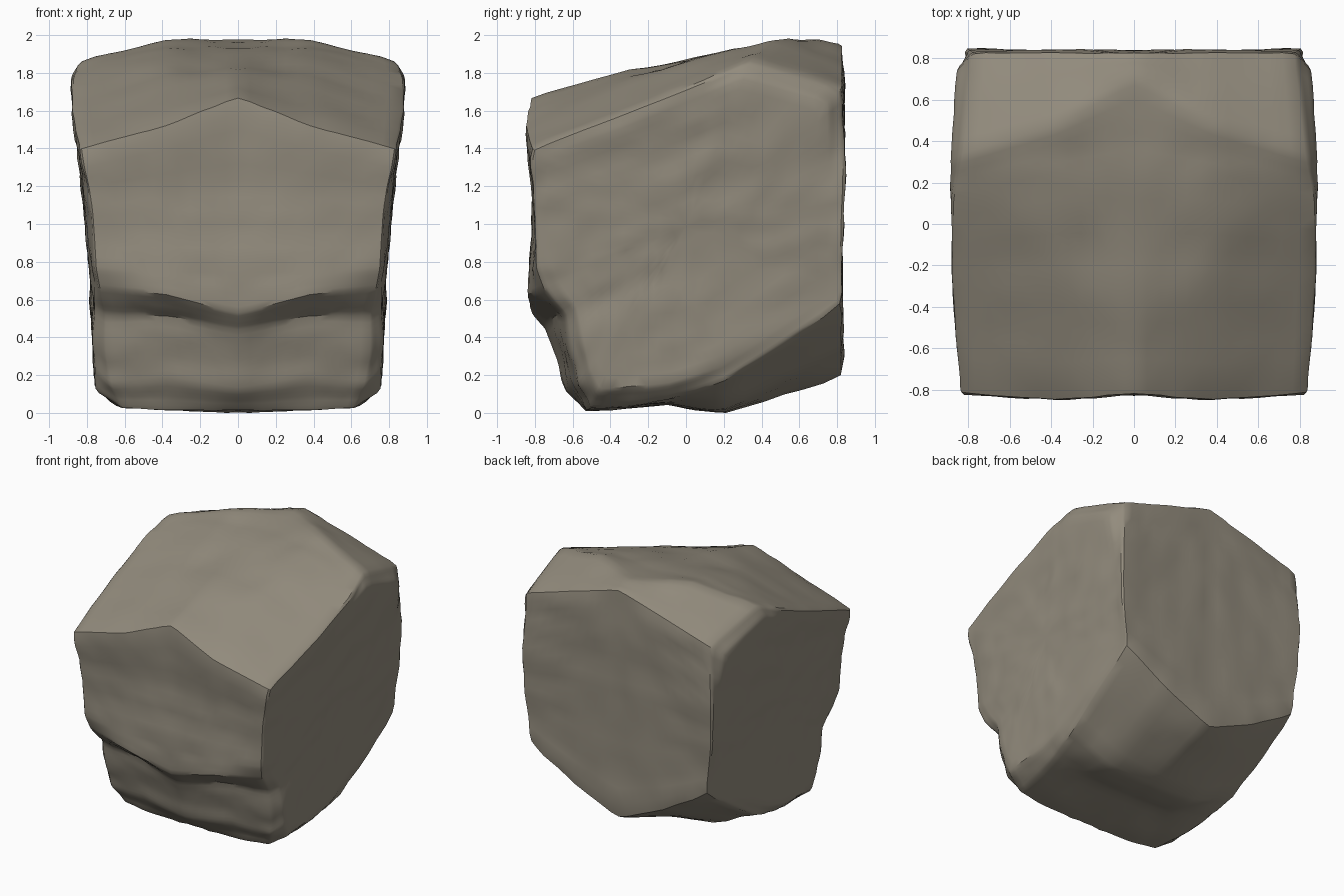
import bpy
import bmesh
from mathutils import Vector, noise

default_cube = bpy.data.objects.get("Cube")
if default_cube:
    bpy.data.objects.remove(default_cube, do_unlink=True)

# Cross-sections as (depth, height), running from the base up the front,
# over the top, down the back and along the underside
middle_section = [
    (-.54, .02), (-.64, .12), (-.69, .25), (-.75, .45), (-.82, .53), (-.83, .75),
    (-.8, 1.15), (-.83, 1.69), (-.3, 1.83), (.2, 1.92), (.68, 1.99), (.83, 1.97),
    (.83, 1.45), (.82, .9), (.83, .19), (.2, .01), (-.1, .05)]
flank_section = [
    (-.54, .02), (-.61, .18), (-.66, .35), (-.69, .53), (-.84, .64), (-.83, .75),
    (-.82, 1.15), (-.86, 1.53), (-.3, 1.78), (.2, 1.92), (.47, 1.99), (.84, 1.86),
    (.84, 1.45), (.82, .9), (.83, .36), (.2, .03), (-.1, .05)]
edge_section = [
    (-.51, .03), (-.57, .15), (-.6, .3), (-.65, .52), (-.76, .67), (-.8, .78),
    (-.81, 1.1), (-.83, 1.41), (-.3, 1.61), (.1, 1.77), (.33, 1.87), (.83, 1.73),
    (.84, 1.3), (.83, .95), (.83, .59), (.2, .17), (-.1, .07)]
edge_width = [.61, .67, .7, .71, .74, .76, .78, .84, .87, .88, .83,
              .78, .81, .8, .76, .74, .68]
flank_width = .38
side_centre = Vector((0, 0, 1))


def side_bulge(y, z):
    """Half-width of the stone on its broad side faces."""
    return min(.88, .76 + .045 * z * z) - .1 * max(0, abs(y) - .55)


def add_ring(bm, section, widths, side):
    return [bm.verts.new((side * w, y, z)) for (y, z), w in zip(section, widths)]


def bridge(bm, first, second):
    count = len(first)
    for i in range(count):
        j = (i + 1) % count
        bm.faces.new((first[i], first[j], second[j], second[i]))


def add_side(bm, middle, side):
    """One half of the stone: flank, outer edge and closed side face."""
    count = len(edge_section)
    flank = add_ring(bm, flank_section, [flank_width] * count, side)
    edge = add_ring(bm, edge_section, edge_width, side)
    rings = [middle, flank, edge]
    for scale in (.9, .5):
        ring = []
        for (y, z), w in zip(edge_section, edge_width):
            y, z = y * scale, side_centre.z + (z - side_centre.z) * scale
            ring.append(bm.verts.new((side * max(w, side_bulge(y, z)), y, z))
                        if scale > .6 else
                        bm.verts.new((side * side_bulge(y, z), y, z)))
        rings.append(ring)
    for first, second in zip(rings, rings[1:]):
        bridge(bm, first, second)
    hub = bm.verts.new((side * side_bulge(0, side_centre.z), 0, side_centre.z))
    last = rings[-1]
    for i in range(count):
        bm.faces.new((last[i], last[(i + 1) % count], hub))


def weathering(p):
    """Tilted rock strata plus broad lumps, mirrored left to right."""
    x = abs(p.x)
    strata = noise.noise(Vector((x * 1.6, p.y * 2, (p.z - .4 * p.y) * 7)))
    lumps = noise.noise(Vector((x * 3 + 5, p.y * 3, p.z * 3)))
    chips = noise.noise(Vector((x * 9, p.y * 9 + 3, p.z * 9)))
    return .012 * strata + .01 * lumps + .008 * chips


# Stone body
bm = bmesh.new()
middle_ring = add_ring(bm, middle_section, [0] * len(middle_section), 1)
for side in (-1, 1):
    add_side(bm, middle_ring, side)
bmesh.ops.recalc_face_normals(bm, faces=bm.faces)
bmesh.ops.subdivide_edges(bm, edges=bm.edges[:], cuts=5, use_grid_fill=True)

# Soften the cage slightly, then roughen the surface
bmesh.ops.smooth_vert(bm, verts=bm.verts, factor=.5,
                      use_axis_x=True, use_axis_y=True, use_axis_z=True)
bm.normal_update()
offsets = [(v, v.normal * weathering(v.co)) for v in bm.verts]
for vert, offset in offsets:
    vert.co += offset

# Stand on the ground, centred front to back
low = min(v.co.z for v in bm.verts)
front = min(v.co.y for v in bm.verts)
back = max(v.co.y for v in bm.verts)
bmesh.ops.translate(bm, verts=bm.verts, vec=(0, -(front + back) / 2, -low))

mesh = bpy.data.meshes.new("stone_block")
bm.to_mesh(mesh)
bm.free()
stone = bpy.data.objects.new("stone_block", mesh)
bpy.context.collection.objects.link(stone)

# Warm grey stone
material = bpy.data.materials.new("warm_grey_stone")
material.use_nodes = True
colour = (.29, .26, .205, 1)
material.diffuse_color = colour
material.node_tree.nodes["Principled BSDF"].inputs["Base Color"].default_value = colour
mesh.materials.append(material)

bpy.ops.object.select_all(action="DESELECT")
stone.select_set(True)
bpy.context.view_layer.objects.active = stone
bpy.ops.object.shade_smooth_by_angle(angle=.6)
